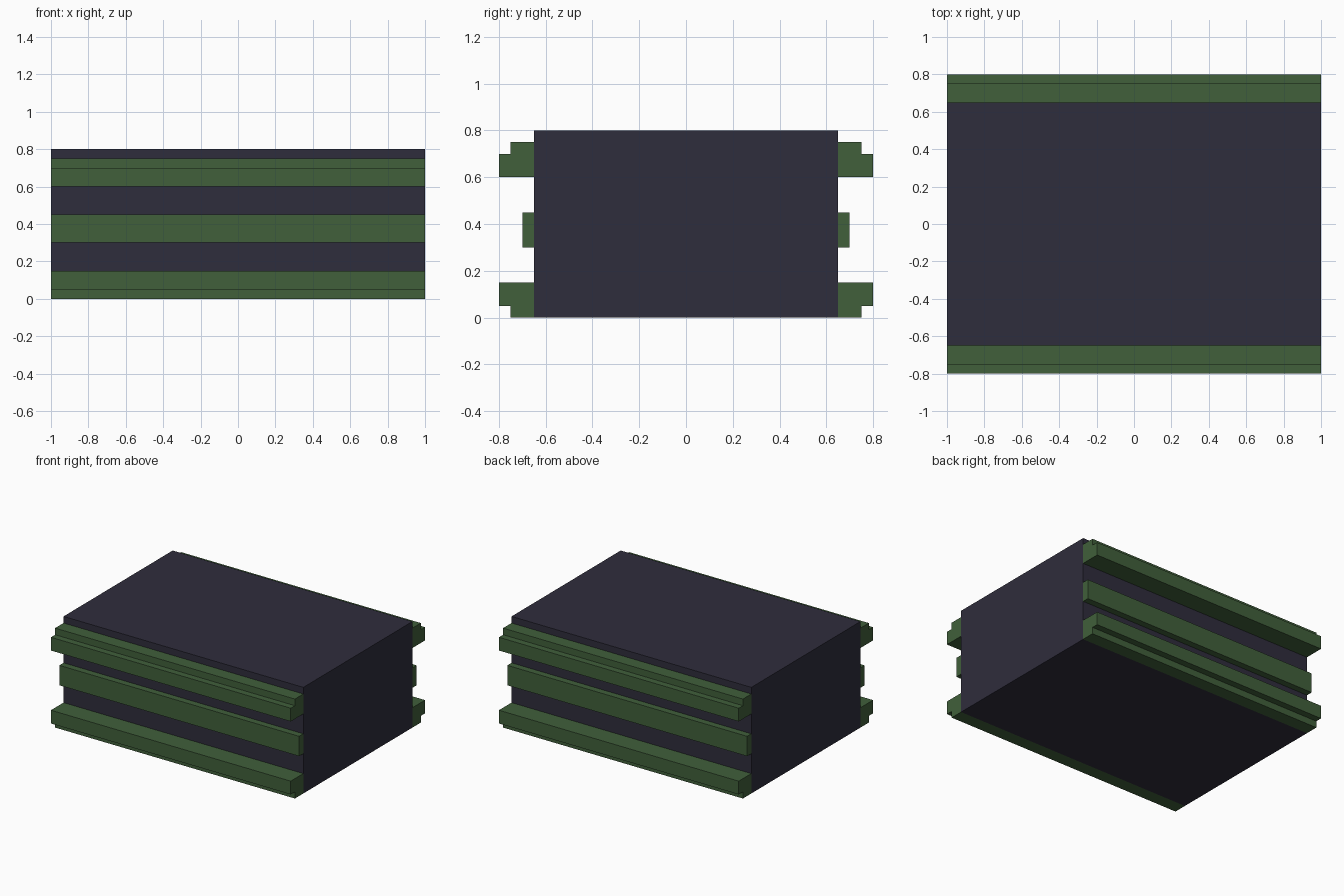
import bpy

if "Cube" in bpy.data.objects:
    bpy.data.objects.remove(bpy.data.objects["Cube"])

HALF_LENGTH = 1.0


def material(name, rgb):
    mat = bpy.data.materials.new(name)
    mat.diffuse_color = (*rgb, 1.0)
    mat.use_nodes = True
    mat.node_tree.nodes["Principled BSDF"].inputs["Base Color"].default_value = mat.diffuse_color
    return mat


def extrude_along_x(name, profile, mat):
    """Solid prism from a counter-clockwise (y, z) profile, running the full length."""
    n = len(profile)
    verts = [(x, y, z) for x in (-HALF_LENGTH, HALF_LENGTH) for y, z in profile]
    faces = [tuple(reversed(range(n))), tuple(range(n, 2 * n))]
    faces += [(i, (i + 1) % n, n + (i + 1) % n, n + i) for i in range(n)]
    mesh = bpy.data.meshes.new(name)
    mesh.from_pydata(verts, [], faces)
    mesh.materials.append(mat)
    obj = bpy.data.objects.new(name, mesh)
    bpy.context.collection.objects.link(obj)
    return obj


dark = material("dark slate", (0.028, 0.026, 0.045))
green = material("moss green", (0.052, 0.115, 0.043))

# Main block
extrude_along_x("body", [(-0.65, 0), (0.65, 0), (0.65, 0.8), (-0.65, 0.8)], dark)

# Horizontal mouldings, back side profiles
mouldings = {
    "top_moulding": [(0.65, 0.6), (0.8, 0.6), (0.8, 0.7), (0.75, 0.7),
                     (0.75, 0.75), (0.65, 0.75)],
    "middle_moulding": [(0.65, 0.3), (0.7, 0.3), (0.7, 0.45), (0.65, 0.45)],
    "bottom_moulding": [(0.65, 0), (0.75, 0), (0.75, 0.05), (0.8, 0.05),
                        (0.8, 0.15), (0.65, 0.15)],
}
for name, profile in mouldings.items():
    extrude_along_x("back_" + name, profile, green)
    # Mirrored to the front, reversed to keep the winding
    extrude_along_x("front_" + name, [(-y, z) for y, z in reversed(profile)], green)
